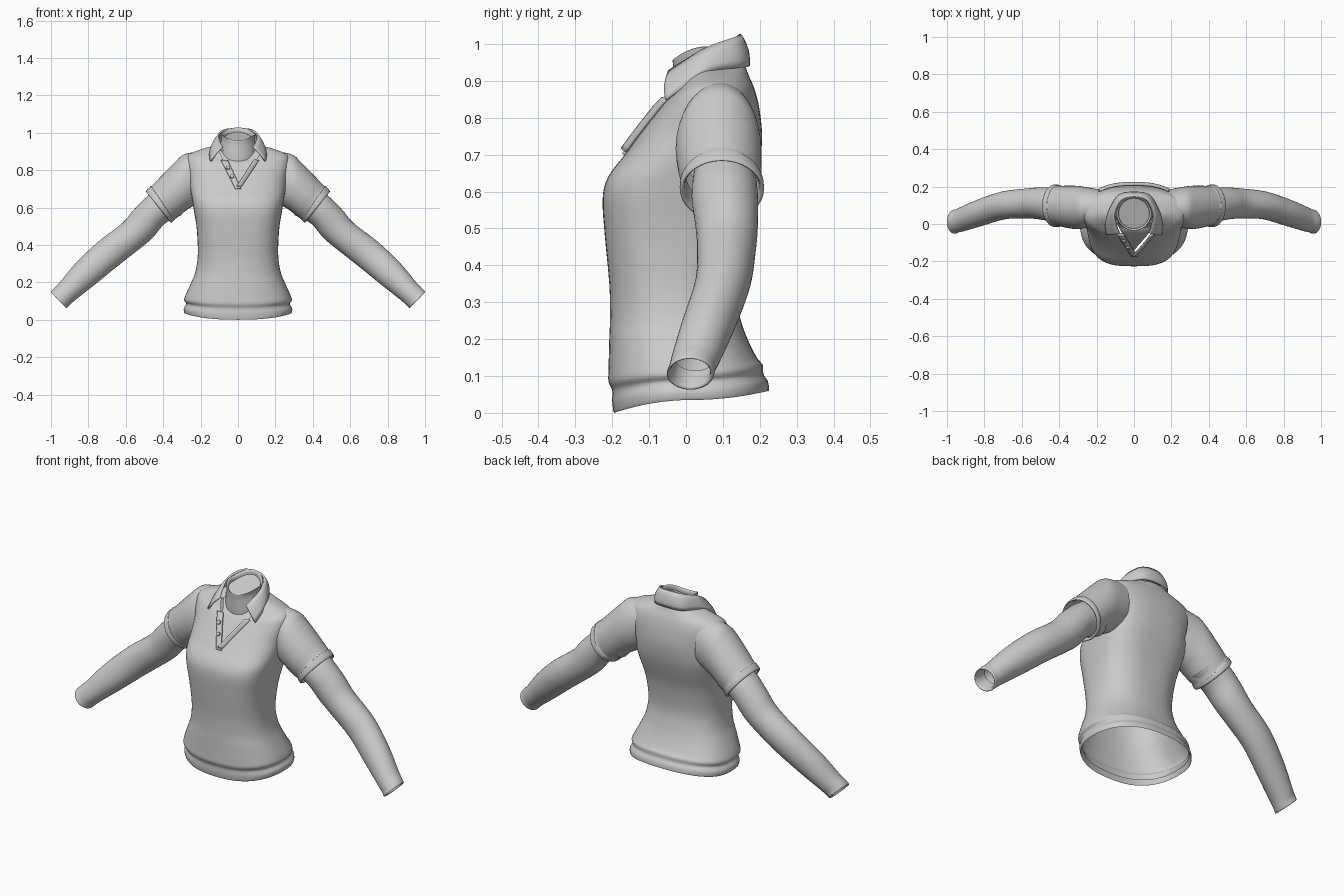
import bpy, bmesh, math
from mathutils import Vector, Matrix
from mathutils.bvhtree import BVHTree

if "Cube" in bpy.data.objects:
    bpy.data.objects.remove(bpy.data.objects["Cube"])

def spread(a, n):
    return math.copysign(abs(a) ** (2 / n), a)

def spline(secs, sub):
    # Catmull-Rom through matching points of successive sections
    out = []
    for i in range(len(secs) - 1):
        quad = [secs[max(i - 1, 0)], secs[i], secs[i + 1], secs[min(i + 2, len(secs) - 1)]]
        for k in range(sub):
            t = k / sub
            out.append([0.5 * (2 * b + (c - a) * t + (2 * a - 5 * b + 4 * c - d) * t * t
                        + (3 * b - a - 3 * c + d) * t ** 3) for a, b, c, d in zip(*quad)])
    return out + [secs[-1]]

def loft(name, secs, sub=4, closed=True, cap=False, mirror=False, thick=0, edit=None):
    rows = spline(secs, sub)
    bm = bmesh.new()
    grid = [[bm.verts.new(p) for p in r] for r in rows]
    n = len(rows[0])
    for a, b in zip(grid, grid[1:]):
        for i in range(n if closed else n - 1):
            j = (i + 1) % n
            bm.faces.new((a[i], a[j], b[j], b[i]))
    if cap:
        bm.faces.new(grid[-1])
    bmesh.ops.recalc_face_normals(bm, faces=bm.faces[:])
    result = edit(bm) if edit else None
    me = bpy.data.meshes.new(name)
    bm.to_mesh(me)
    bm.free()
    me.shade_smooth()
    me.set_sharp_from_angle(angle=math.radians(45))
    ob = bpy.data.objects.new(name, me)
    bpy.context.collection.objects.link(ob)
    if thick:
        m = ob.modifiers.new("thickness", 'SOLIDIFY')
        m.thickness, m.offset = thick, 0
    if mirror:
        ob.modifiers.new("mirror", 'MIRROR')
    return result

def body_ring(zf, zs, zb, hw, yf, yb, n, count=64):
    # horizontal ring: front, side and back heights, half width, depth range, squareness
    pts = []
    for i in range(count):
        a = 2 * math.pi * i / count
        c = spread(math.sin(a), n)
        z = zs + ((zf if c < 0 else zb) - zs) * c * c
        pts.append(Vector((hw * spread(math.cos(a), n), (yf + yb) / 2 + (yb - yf) / 2 * c, z)))
    return pts

def limb_ring(tx, tz, bx, bz, yf, yb, count=36):
    # slanted ring given by its top and bottom points and depth range
    mid = Vector(((tx + bx) / 2, (yf + yb) / 2, (tz + bz) / 2))
    up = Vector(((tx - bx) / 2, 0, (tz - bz) / 2))
    side = Vector((0, (yb - yf) / 2, 0))
    return [mid + up * math.cos(2 * math.pi * i / count) + side * math.sin(2 * math.pi * i / count)
            for i in range(count)]

# Shirt body, with the neck opening cut as a V and its inside set back
def cut_opening(bm):
    tree = BVHTree.FromBMesh(bm)
    tip = Vector((0, 0, 0.71))
    normals = [Vector((0.15, 0, 0.08)), Vector((-0.15, 0, 0.1))]
    for no in normals:
        faces = [f for f in bm.faces
                 if f.calc_center_median().y < 0 and f.calc_center_median().z > 0.65]
        geom = set(faces)
        for f in faces:
            geom.update(f.edges)
            geom.update(f.verts)
        bmesh.ops.bisect_plane(bm, geom=list(geom), dist=1e-5, plane_co=tip, plane_no=no)
    inside = []
    for f in bm.faces:
        c = f.calc_center_median()
        if c.y < 0 and c.z > 0.7 and all((c - tip).dot(no) > 0 for no in normals):
            inside.append(f)
    moved = bmesh.ops.split(bm, geom=inside)["geom"]
    verts = [g for g in moved if isinstance(g, bmesh.types.BMVert)]
    bmesh.ops.translate(bm, verts=verts, vec=(0, 0.018, 0))
    return tree

body = [
    (.03, .06, .085, .275, -.187, .213, 2.4),
    (.0, .035, .06, .285, -.195, .225, 2.4),
    (.03, .06, .085, .29, -.2, .222, 2.4),
    (.06, .085, .105, .277, -.2, .21, 2.4),
    (.085, .105, .13, .288, -.21, .208, 2.4),
    (.12, .14, .15, .277, -.21, .192, 2.4),
    (.2, .2, .2, .25, -.208, .167, 2.4),
    (.26, .26, .26, .227, -.206, .146, 2.4),
    (.35, .35, .35, .215, -.208, .13, 2.5),
    (.48, .48, .48, .22, -.22, .145, 2.8),
    (.58, .58, .58, .235, -.226, .175, 3),
    (.64, .64, .64, .245, -.211, .192, 3),
    (.7, .7, .7, .255, -.166, .203, 2.7),
    (.76, .76, .76, .262, -.122, .206, 2.5),
    (.815, .83, .83, .275, -.08, .198, 2.4),
    (.842, .88, .88, .265, -.058, .185, 2.3),
    (.853, .91, .91, .2, -.043, .172, 2.2),
    (.86, .93, .94, .13, -.036, .16, 2),
    (.86, .932, .945, .1, -.03, .15, 2)]
surface = loft("shirt_body", [body_ring(*r) for r in body], edit=cut_opening)

def on_chest(x, z, off):
    hit = surface.ray_cast(Vector((x, -1, z)), Vector((0, 1, 0)))[0]
    return Vector((x, (hit.y if hit else -0.03) - off, z))

# Short sleeves with turned cuffs
sleeve = [
    (.19, .9, .18, .64, .0, .185),
    (.285, .886, .235, .61, -.02, .198),
    (.335, .845, .272, .588, -.028, .204),
    (.41, .768, .315, .555, -.02, .205),
    (.458, .719, .34, .535, -.01, .203),
    (.468, .713, .343, .53, -.016, .21),
    (.49, .69, .356, .52, -.016, .211),
    (.482, .685, .362, .53, -.005, .2),
    (.43, .72, .33, .57, .0, .195)]
loft("short_sleeve", [limb_ring(*r) for r in sleeve], mirror=True)

# Long undershirt sleeves with open wrists
arm = [
    (.4, .72, .3, .56, .02, .19),
    (.485, .66, .39, .515, .015, .195),
    (.56, .585, .455, .44, .025, .195),
    (.62, .515, .525, .38, .03, .19),
    (.75, .415, .64, .29, .025, .175),
    (.87, .3, .765, .188, -.01, .135),
    (.955, .197, .867, .108, -.038, .095),
    (.983, .17, .9, .078, -.045, .08),
    (1.0, .15, .917, .063, -.052, .076),
    (.992, .15, .92, .075, -.042, .066),
    (.95, .185, .88, .115, -.03, .08)]
loft("long_sleeve", [limb_ring(*r) for r in arm], mirror=True)

# Undershirt neck
neck = [
    (.8, .84, .86, .11, -.025, .15, 2),
    (.86, .9, .93, .1, -.033, .15, 2),
    (.93, .965, 1.0, .09, -.034, .146, 2),
    (.957, .992, 1.027, .094, -.036, .149, 2),
    (.954, .988, 1.022, .084, -.026, .14, 2),
    (.935, .97, 1.005, .082, -.024, .138, 2)]
loft("undershirt_neck", [body_ring(*r, count=40) for r in neck], cap=True)

# Folded collar, back centre to front point, mirrored into one strip
top = [(0, .147, 1.023), (.07, .128, 1.016), (.102, .06, .99), (.096, 0, .955), (.08, -.046, .925)]
low = [(0, .168, .94), (.08, .152, .936), (.132, .07, .926), (.15, .01, .893), (.146, -.055, .848)]
half = []
for a, b in zip(top, low):
    a, b = Vector(a), Vector(b)
    out = Vector((a.x, a.y - .05, 0)).normalized()
    half.append([a.lerp(b, k / 4) + out * .008 * math.sin(math.pi * k / 4) for k in range(5)])
flip = [[Vector((-p.x, p.y, p.z)) for p in s] for s in reversed(half[1:])]
loft("collar", flip + half, sub=5, closed=False, thick=.01)

# Button placket and lifted front flap along the V opening
def strip(name, outer, inner, off_out, off_in, thick):
    secs = []
    for i in range(7):
        t = i / 6
        row = []
        for k in range(4):
            s = k / 3
            p = Vector(outer[0]).lerp(outer[1], t).lerp(Vector(inner[0]).lerp(inner[1], t), s)
            row.append(on_chest(p.x, p.y, off_out + (off_in - off_out) * s))
        secs.append(row)
    loft(name, secs, sub=2, closed=False, thick=thick)

strip("button_placket", [(-.014, .7), (-.09, .85)], [(.016, .7), (-.054, .85)], .004, .004, .009)
strip("front_flap", [(.016, .708), (.112, .852)], [(-.006, .716), (.084, .855)], .003, .02, .008)

# Buttons
for i, (x, z) in enumerate([(-.053, .812), (-.032, .766)]):
    bm = bmesh.new()
    bmesh.ops.create_cone(bm, cap_ends=True, segments=16, radius1=.012, radius2=.01, depth=.012)
    me = bpy.data.meshes.new("button")
    bm.to_mesh(me)
    bm.free()
    ob = bpy.data.objects.new("button_%d" % (i + 1), me)
    ob.matrix_world = Matrix.Translation(on_chest(x, z, .012)) @ Matrix.Rotation(math.radians(58), 4, 'X')
    bpy.context.collection.objects.link(ob)
